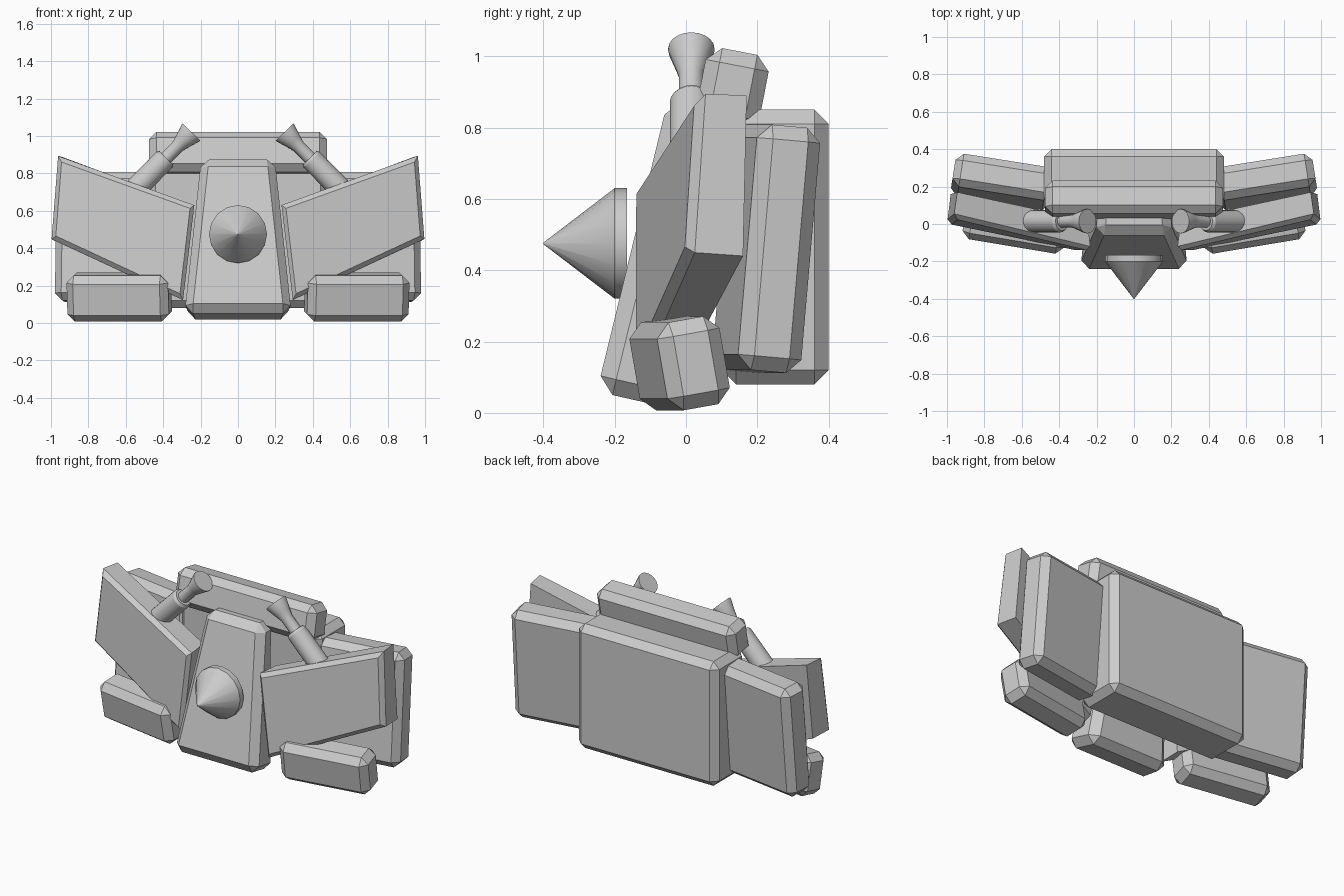
import bpy, bmesh, math
from mathutils import Vector, Matrix, Euler

cube = bpy.data.objects.get("Cube")
if cube:
    bpy.data.objects.remove(cube, do_unlink=True)

GREY = (0.6, 0.6, 0.6, 1.0)
mat = bpy.data.materials.new("light_grey")
mat.use_nodes = True
mat.diffuse_color = GREY
mat.node_tree.nodes["Principled BSDF"].inputs["Base Color"].default_value = GREY


def finish(bm, name):
    bmesh.ops.recalc_face_normals(bm, faces=bm.faces[:])
    mesh = bpy.data.meshes.new(name)
    bm.to_mesh(mesh)
    bm.free()
    mesh.materials.append(mat)
    obj = bpy.data.objects.new(name, mesh)
    bpy.context.collection.objects.link(obj)
    bpy.ops.object.select_all(action='DESELECT')
    obj.select_set(True)
    bpy.context.view_layer.objects.active = obj
    bpy.ops.object.shade_smooth_by_angle(angle=math.radians(30))
    return obj


def slab(name, front, back, bevel, front_only=False):
    """Chamfered six-sided block from its front and back outlines."""
    bm = bmesh.new()
    f = [bm.verts.new(p) for p in front]
    b = [bm.verts.new(p) for p in back]
    face = bm.faces.new(f)
    bm.faces.new(b[::-1])
    for i in range(4):
        j = (i + 1) % 4
        bm.faces.new((f[i], b[i], b[j], f[j]))
    bmesh.ops.recalc_face_normals(bm, faces=bm.faces[:])
    edges = face.edges[:] if front_only else bm.edges[:]
    bmesh.ops.bevel(bm, geom=edges, offset=bevel, segments=1,
                    affect='EDGES', profile=0.5, clamp_overlap=True)
    return finish(bm, name)


def box(name, centre, size, bevel, tilt=0, yaw=0, side=1):
    """Chamfered box, tilted about x, turned about z, mirrored by side."""
    rot = Euler((math.radians(tilt), 0, math.radians(yaw))).to_matrix()
    ring = ((-1, -1), (1, -1), (1, 1), (-1, 1))

    def outline(depth):
        pts = []
        for u, v in ring:
            half = Vector((u * size[0], depth * size[1], v * size[2])) / 2
            p = Vector(centre) + rot @ half
            pts.append((p.x * side, p.y, p.z))
        return pts
    return slab(name, outline(-1), outline(1), bevel)


def lathe(name, profile, start, axis, sides=24):
    """Closed turned shape from (distance, radius) pairs along an axis."""
    bm = bmesh.new()
    turn = Vector(axis).to_track_quat('Z', 'Y').to_matrix().to_4x4()
    place = Matrix.Translation(start) @ turn
    rings = []
    for d, r in profile:
        rings.append([bm.verts.new(place @ Vector((
            r * math.cos(math.tau * i / sides),
            r * math.sin(math.tau * i / sides), d))) for i in range(sides)])
    for a, b in zip(rings, rings[1:]):
        for i in range(sides):
            j = (i + 1) % sides
            bm.faces.new((a[i], a[j], b[j], b[i]))
    bm.faces.new(rings[0][::-1])
    bm.faces.new(rings[-1])
    return finish(bm, name)


# Central body: rear block, upper block, tapered front plate and spike
box("rear_block", (0, 0.25, 0.465), (0.96, 0.30, 0.77), 0.04)
box("upper_block", (0, 0.13, 0.905), (0.95, 0.18, 0.22), 0.04, tilt=-11)
slab("front_plate",
     [(-0.29, -0.25, 0.06), (0.29, -0.25, 0.06), (0.20, -0.05, 0.88), (-0.20, -0.05, 0.88)],
     [(-0.27, -0.03, 0.01), (0.27, -0.03, 0.01), (0.19, 0.09, 0.87), (-0.19, 0.09, 0.87)],
     0.045)
lathe("spike", [(0, 0.155), (0.035, 0.155), (0.235, 0.002)],
      (0, -0.165, 0.475), (0, -1, 0), sides=16)

for side, label in ((1, "left"), (-1, "right")):
    # Slanted front panel
    front = [(0.29, -0.145, 0.12), (1.0, 0.0, 0.45), (0.965, 0.03, 0.895), (0.23, -0.145, 0.63)]
    back = [(0.31, 0.0, 0.14), (0.98, 0.16, 0.44), (0.945, 0.17, 0.89), (0.25, 0.02, 0.63)]
    slab(label + "_front_panel", [(x * side, y, z) for x, y, z in front],
         [(x * side, y, z) for x, y, z in back], 0.025, front_only=True)

    # Rear side block and foot
    box(label + "_rear_panel", (0.70, 0.225, 0.46), (0.54, 0.18, 0.69), 0.04,
        tilt=-5, yaw=9, side=side)
    box(label + "_foot", (0.635, -0.018, 0.139), (0.55, 0.18, 0.25), 0.04,
        tilt=10, yaw=9.5, side=side)

    # Angled arm: thick sleeve, thin rod and flared tip
    lathe(label + "_arm",
          [(0, 0.06), (0.25, 0.06), (0.265, 0.05), (0.265, 0.035), (0.35, 0.035),
           (0.385, 0.045), (0.45, 0.065), (0.458, 0.065)],
          (0.57 * side, 0.015, 0.695), (-0.7 * side, 0, 0.71), sides=20)
